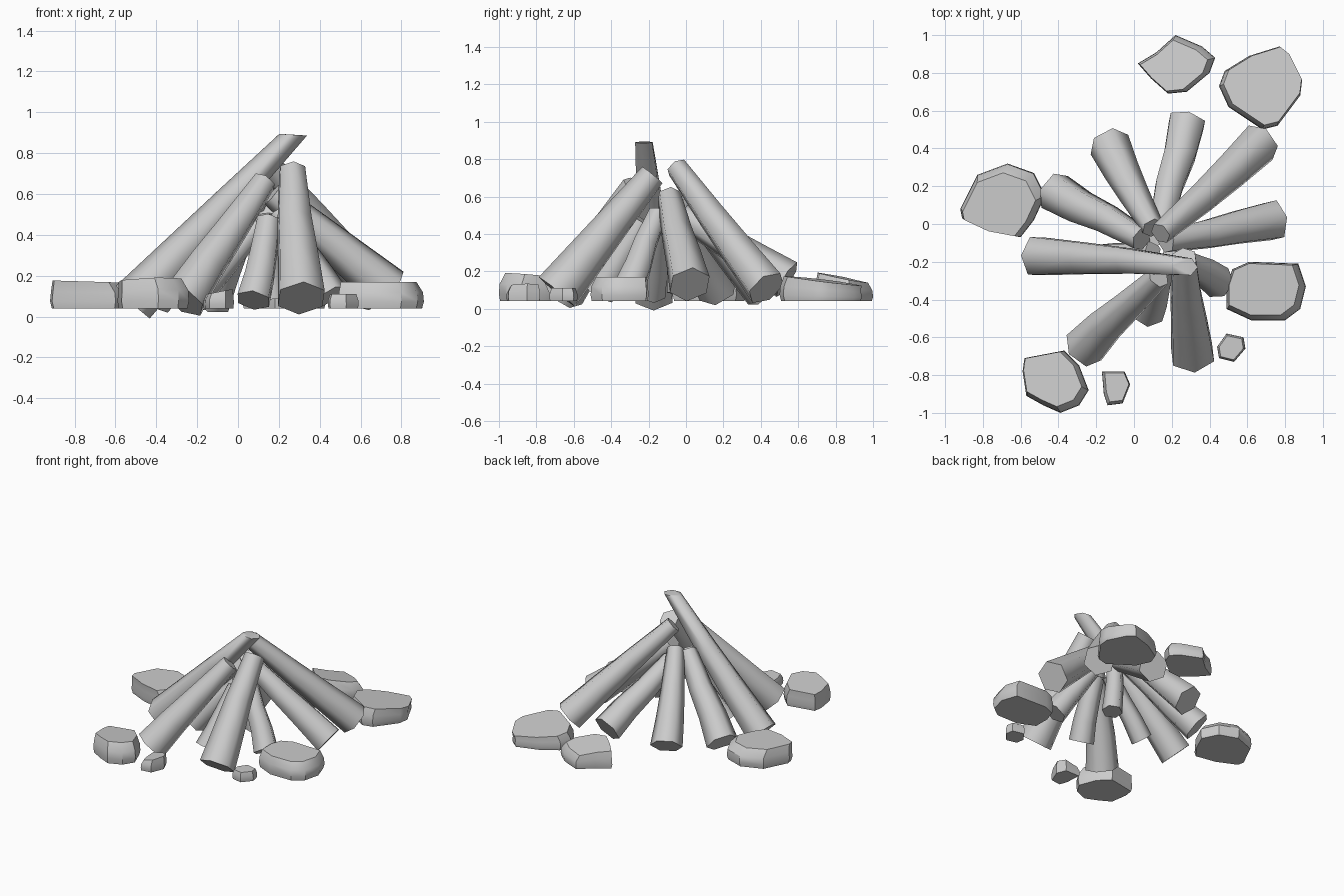
import bpy, bmesh, math, random
from mathutils import Vector

cube = bpy.data.objects.get("Cube")
if cube:
    bpy.data.objects.remove(cube, do_unlink=True)
random.seed(4)

# Single flat colour shared by wood and stones
grey = bpy.data.materials.new("pale grey")
grey.use_nodes = True
colour = (0.6, 0.6, 0.6, 1)
grey.diffuse_color = colour
grey.node_tree.nodes["Principled BSDF"].inputs["Base Color"].default_value = colour


def loft(name, rings, angle):
    """Skin a stack of equal-sized point rings and cap both ends."""
    bm = bmesh.new()
    loops = [[bm.verts.new(p) for p in ring] for ring in rings]
    for low, high in zip(loops, loops[1:]):
        for i in range(len(low)):
            j = (i + 1) % len(low)
            bm.faces.new((low[i], low[j], high[j], high[i]))
    bm.faces.new(loops[0][::-1])
    bm.faces.new(loops[-1])
    bmesh.ops.recalc_face_normals(bm, faces=bm.faces)
    mesh = bpy.data.meshes.new(name)
    bm.to_mesh(mesh)
    bm.free()
    mesh.materials.append(grey)
    obj = bpy.data.objects.new(name, mesh)
    bpy.context.collection.objects.link(obj)
    bpy.ops.object.select_all(action="DESELECT")
    obj.select_set(True)
    bpy.context.view_layer.objects.active = obj
    bpy.ops.object.shade_smooth_by_angle(angle=math.radians(angle))


def log(name, base, top, base_radius, top_radius, turn=0.0, level_top=0.0):
    """Tapered six-sided log; level_top slants the upper cut towards horizontal."""
    base, top = Vector(base), Vector(top)
    axis = (top - base).normalized()
    side = axis.cross(Vector((0, 0, 1))).normalized()
    up = side.cross(axis)
    rings = []
    for t in (0, 0.3, 0.6, 1):
        radius = base_radius + (top_radius - base_radius) * t
        middle = base.lerp(top, t)
        if 0 < t < 1:
            middle += side * random.uniform(-0.01, 0.01)
        ring = []
        for i in range(6):
            a = turn + i * math.tau / 6
            p = middle + radius * (side * math.cos(a) + up * math.sin(a))
            if t == 1:
                p -= axis * level_top * (p - middle).dot(up)
            ring.append(p)
        rings.append(ring)
    loft(name, rings, 62)


def stone(name, outline, height, inset, shift=(0, 0), slope=(0, 0)):
    """Flat stone: wall, then a chamfer to a smaller top that is shifted and sloped."""
    pts = [Vector((x, y, 0)) for x, y in outline]
    centre = sum(pts, Vector()) / len(pts)
    offset, tilt = Vector((*shift, 0)), Vector((*slope, 0))
    rings = []
    for t, scale in ((0, 0.96), (0.25, 1), (0.6, 0.98), (1, 1 - inset)):
        ring = []
        for p in pts:
            q = centre.lerp(p, scale)
            if t == 1:
                q += offset
            q.z = 0.04 + t * (height + tilt.dot(q - centre))
            ring.append(q)
        rings.append(ring)
    loft(name, rings, 35)


# Leaning logs
log("long_left_log", (-.515, -.17, .07), (.27, -.225, .89), .115, .052, .5, .85)
log("front_log", (.31, -.69, .09), (.265, -.18, .715), .126, .07, .5)
log("front_left_log", (-.265, -.655, .08), (.13, -.28, .66), .115, .062, -.25)
log("short_front_log", (.075, -.47, .08), (.15, -.23, .47), .088, .062, .3)
log("short_right_log", (.45, -.31, .1), (.2, -.15, .51), .09, .055)
log("right_log", (.74, .02, .13), (.17, -.09, .6), .115, .066, .5)
log("back_right_log", (.67, .43, .11), (.14, -.05, .755), .112, .06, .2)
log("back_log", (.28, .54, .155), (.14, -.02, .5), .108, .068, .5)
log("back_left_log", (-.13, .42, .09), (.1, -.02, .6), .112, .06)
log("left_log", (-.42, .17, .1), (.04, -.08, .57), .112, .065, .3)
log("inner_left_log", (-.22, -.18, .08), (.1, -.14, .45), .075, .055, .5)
log("inner_upright_log", (.17, -.03, .09), (.12, -.06, .5), .072, .055, .5)

# Ring of stones
stone("right_stone", ((.49, -.45), (.49, -.33), (.52, -.24), (.61, -.2), (.87, -.21),
                      (.91, -.33), (.88, -.45), (.8, -.51), (.62, -.51)),
      .13, .12, (-.01, .01))
stone("back_right_stone", ((.45, .73), (.48, .81), (.61, .89), (.77, .94), (.82, .9),
                           (.89, .76), (.88, .68), (.76, .52), (.68, .5), (.5, .62)),
      .11, .06, (.01, .01), (-.03, -.12))
stone("back_stone", ((.02, .85), (.12, .91), (.22, 1), (.36, .94), (.43, .88),
                     (.4, .8), (.28, .7), (.18, .69), (.09, .77)),
      .125, .13, (-.015, -.005), (-.03, -.2))
stone("left_stone", ((-.92, .08), (-.83, .26), (-.67, .32), (-.53, .27), (-.47, .15),
                     (-.53, .02), (-.6, -.07), (-.76, -.04), (-.91, .03)),
      .13, .14, (-.02, -.02), (-.03, 0))
stone("front_left_stone", ((-.59, -.78), (-.58, -.71), (-.37, -.67), (-.29, -.75),
                           (-.24, -.88), (-.29, -.96), (-.39, -1), (-.48, -.96),
                           (-.57, -.91)),
      .14, .12, (-.015, .015), (.03, -.08))
stone("front_pebble", ((-.17, -.78), (-.05, -.78), (-.02, -.85), (-.06, -.95),
                       (-.14, -.96), (-.16, -.9)), .08, .15, (.005, .005), (.2, 0))
stone("front_right_pebble", ((.44, -.65), (.49, -.58), (.58, -.6), (.59, -.66),
                             (.53, -.73), (.45, -.71)), .07, .15)
